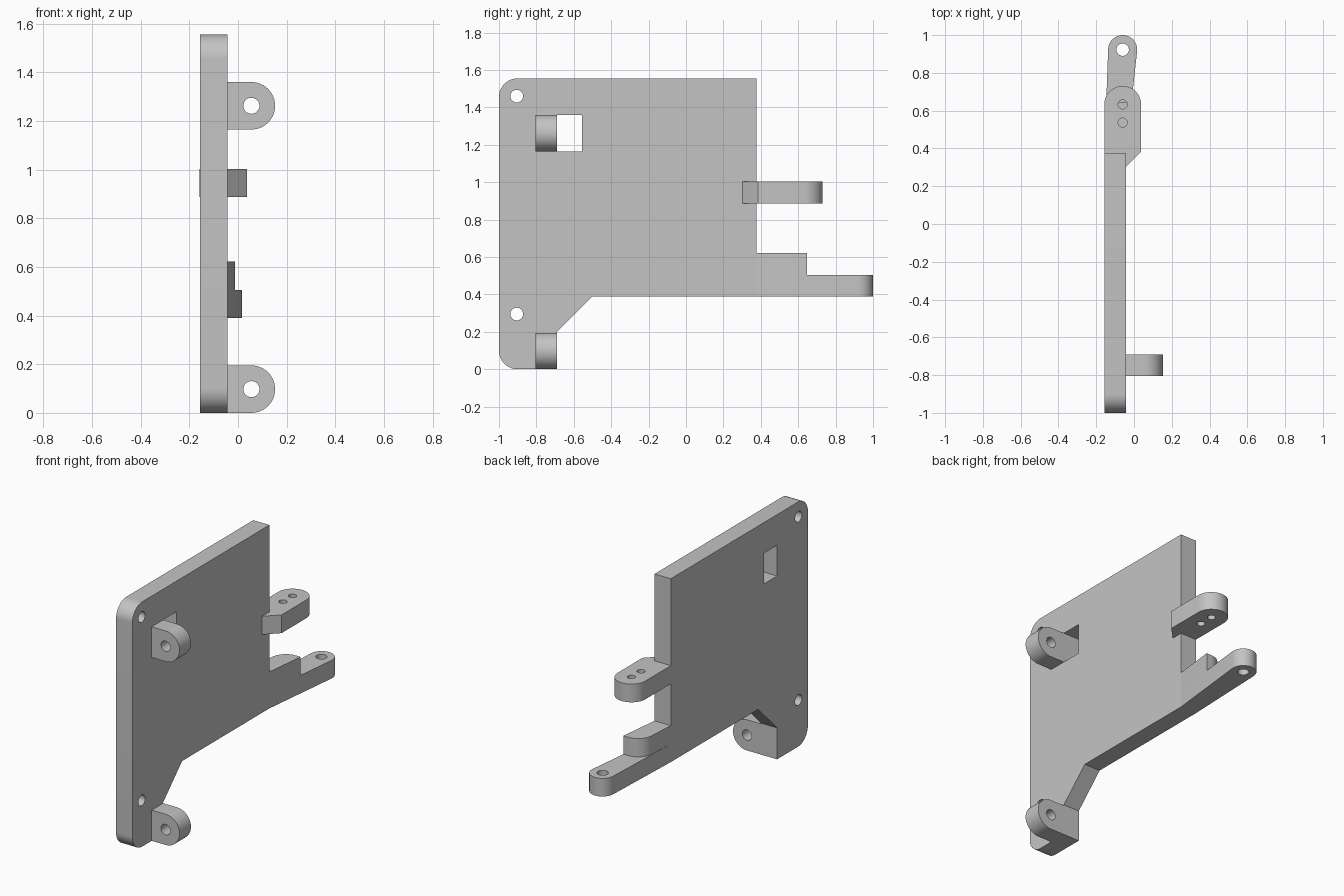
import bpy, bmesh
from math import sin, cos, radians
from mathutils import Vector

if "Cube" in bpy.data.objects:
    bpy.data.objects.remove(bpy.data.objects["Cube"])

grey = bpy.data.materials.new("plain grey")
grey.use_nodes = True
grey.diffuse_color = (0.55, 0.55, 0.55, 1)
grey.node_tree.nodes["Principled BSDF"].inputs["Base Color"].default_value = (0.55, 0.55, 0.55, 1)

# Order of (profile u, profile v, depth w) for each extrusion axis
AXES = {"x": lambda u, v, w: (w, u, v),
        "y": lambda u, v, w: (u, w, v),
        "z": lambda u, v, w: (u, v, w)}


def arc(cu, cv, r, start, end, n=16):
    angles = [radians(start + (end - start) * i / n) for i in range(n + 1)]
    return [(cu + r * cos(a), cv + r * sin(a)) for a in angles]


def hole(cu, cv, r):
    return arc(cu, cv, r, 0, 360, 32)[:-1]


def extrude_part(name, axis, low, high, outline, holes=()):
    """Fill an outline with holes and extrude it along one axis."""
    place = AXES[axis]
    bm = bmesh.new()
    for loop in [outline, *holes]:
        verts = [bm.verts.new(place(u, v, low)) for u, v in loop]
        for a, b in zip(verts, verts[1:] + verts[:1]):
            bm.edges.new((a, b))
    bmesh.ops.triangle_fill(bm, use_beauty=True, edges=bm.edges[:])
    result = bmesh.ops.extrude_face_region(bm, geom=bm.faces[:], use_keep_orig=True)
    moved = [g for g in result["geom"] if isinstance(g, bmesh.types.BMVert)]
    bmesh.ops.translate(bm, verts=moved, vec=Vector(place(0, 0, high - low)))
    bmesh.ops.recalc_face_normals(bm, faces=bm.faces[:])
    mesh = bpy.data.meshes.new(name)
    bm.to_mesh(mesh)
    bm.free()
    mesh.materials.append(grey)
    obj = bpy.data.objects.new(name, mesh)
    bpy.context.collection.objects.link(obj)
    bpy.ops.object.select_all(action="DESELECT")
    obj.select_set(True)
    bpy.context.view_layer.objects.active = obj
    bpy.ops.object.shade_smooth_by_angle(angle=radians(30))
    return obj


LEFT, RIGHT = -0.157, -0.043      # plate faces
BACK, TOP, ARM = 0.377, 1.555, 0.39
LUG_LOW, LUG_UP, LUG_H = 0.0, 1.165, 0.195
R = LUG_H / 2
MID = -0.06                       # centre line of tab and arm

# Main plate with rounded front corners, two screw holes and a window
plate = (arc(-0.9, 0.1, 0.1, 180, 270)
         + [(-0.69, 0), (-0.69, 0.2), (-0.5, ARM), (BACK, ARM), (BACK, TOP)]
         + arc(-0.9, TOP - 0.1, 0.1, 90, 180))
window = [(-0.69, LUG_UP), (-0.557, LUG_UP),
          (-0.557, LUG_UP + LUG_H), (-0.69, LUG_UP + LUG_H)]
extrude_part("main_plate", "x", LEFT, RIGHT, plate,
             [hole(-0.905, 0.295, 0.034), hole(-0.905, 1.46, 0.034), window])

# Two round-ended hinge lugs
for name, z in (("lower_lug", LUG_LOW), ("upper_lug", LUG_UP)):
    outline = [(RIGHT, z + LUG_H), (RIGHT, z)] + arc(0.055, z + R, R, -90, 90, 24)
    extrude_part(name, "y", -0.805, -0.69, outline, [hole(0.055, z + R, 0.033)])

# Round-ended tab with two pin holes, chamfered where it meets the plate
tab = ([(LEFT, BACK), (RIGHT, BACK), (RIGHT, 0.303), (0.038, 0.384)]
       + arc(MID, 0.633, R, 0, 180, 24))
extrude_part("middle_tab", "z", 0.887, 1.003, tab,
             [hole(MID, 0.633, 0.024), hole(MID, 0.537, 0.024)])

# Tapered lower arm with an eye at its end
arm = [(LEFT, BACK), (RIGHT, BACK)] + arc(MID, 0.923, 0.077, -6, 182, 24)
extrude_part("lower_arm", "z", ARM, 0.505, arm, [hole(MID, 0.923, 0.033)])

# Raised step on the arm with one rounded corner
step = [(LEFT, BACK), (RIGHT, BACK), (-0.013, 0.647)] + arc(-0.047, 0.547, 0.1, 90, 180)
extrude_part("arm_step", "z", 0.505, 0.622, step)
